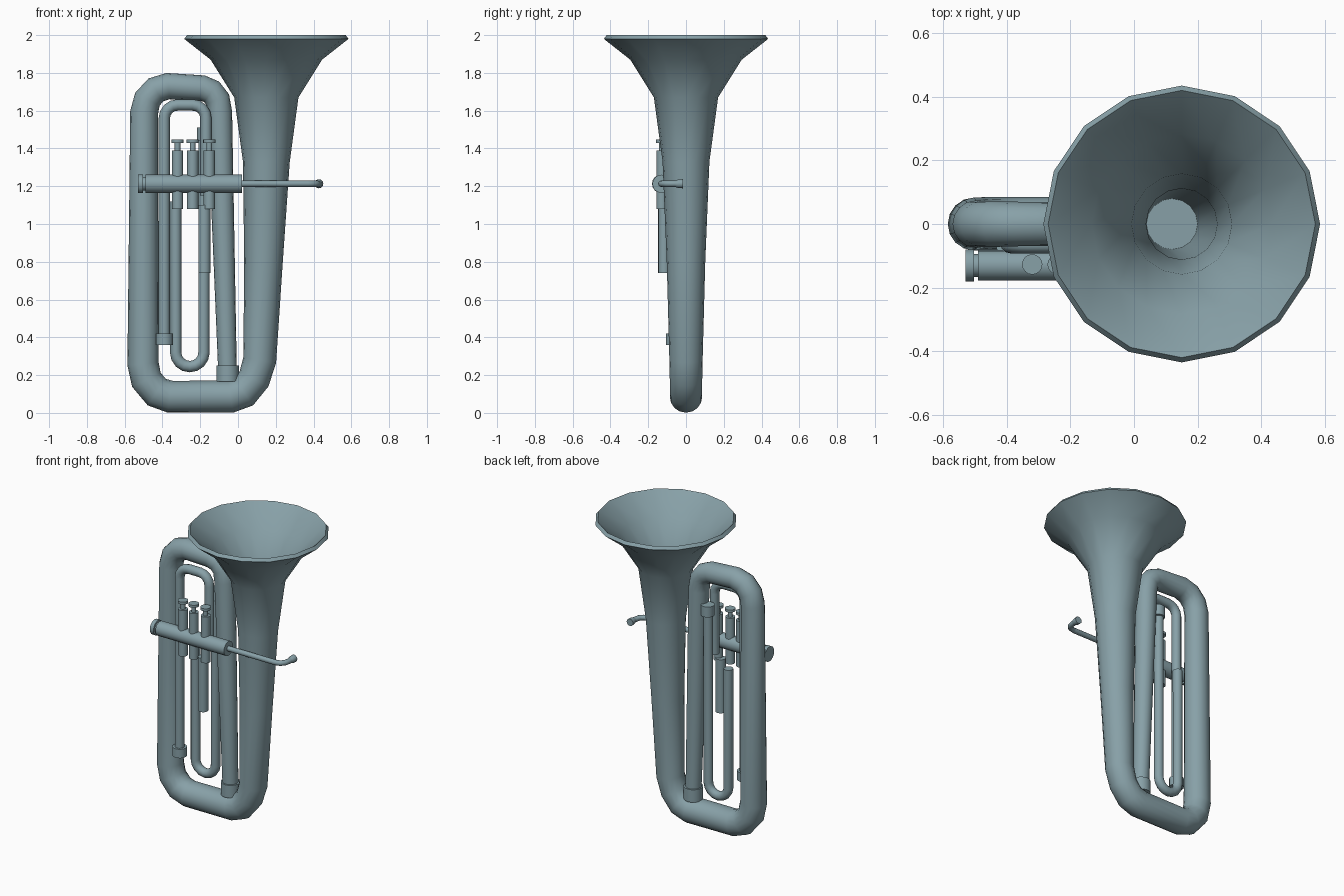
import bpy, bmesh, math
from mathutils import Vector

cube = bpy.data.objects.get("Cube")
if cube:
    bpy.data.objects.remove(cube)

# Single metal colour
COLOUR = (0.245, 0.355, 0.39, 1)
metal = bpy.data.materials.new("blue_grey_metal")
metal.use_nodes = True
metal.diffuse_color = COLOUR
metal.node_tree.nodes["Principled BSDF"].inputs["Base Color"].default_value = COLOUR


def sweep(name, points, radii, normal=(0, 1, 0), sides=12, caps=(True, True), inward=False):
    """Tube of varying radius along a path lying in the plane of `normal`."""
    pts = [Vector(p) for p in points]
    n = Vector(normal)
    bm = bmesh.new()
    rings = []
    for i, (p, r) in enumerate(zip(pts, radii)):
        t = Vector()
        if i > 0:
            t += (p - pts[i - 1]).normalized()
        if i < len(pts) - 1:
            t += (pts[i + 1] - p).normalized()
        # Upright tubes with a path along y still need a sideways axis
        side = n.cross(t).normalized()
        angles = [2 * math.pi * k / sides for k in range(sides)]
        rings.append([bm.verts.new(p + r * (math.cos(a) * side + math.sin(a) * n)) for a in angles])
    for a, b in zip(rings, rings[1:]):
        for k in range(sides):
            m = (k + 1) % sides
            bm.faces.new((a[k], a[m], b[m], b[k]))
    if caps[0]:
        bm.faces.new(rings[0][::-1])
    if caps[1]:
        bm.faces.new(rings[-1])
    if inward:
        bmesh.ops.reverse_faces(bm, faces=bm.faces[:])
    bm.normal_update()
    mesh = bpy.data.meshes.new(name)
    bm.to_mesh(mesh)
    bm.free()
    mesh.materials.append(metal)
    ob = bpy.data.objects.new(name, mesh)
    bpy.context.collection.objects.link(ob)
    bpy.ops.object.select_all(action="DESELECT")
    ob.select_set(True)
    bpy.context.view_layer.objects.active = ob
    bpy.ops.object.shade_smooth_by_angle(angle=math.radians(42))


def upright(name, x, y, z0, z1, r, sides=16):
    sweep(name, [(x, y, z0), (x, y, z1)], [r, r], sides=sides)


def arc(cx, cz, r, start, end, steps, y):
    """Points of an arc in the x-z plane, angles in degrees."""
    out = []
    for i in range(steps + 1):
        a = math.radians(start + (end - start) * i / steps)
        out.append((cx + r * math.cos(a), y, cz + r * math.sin(a)))
    return out


# Bell and main body tube: x, z, radius
body = [(.15, 2, .42), (.15, 1.98, .435), (.15, 1.87, .295), (.15, 1.67, .17), (.15, 1.33, .124),
        (.135, .8, .102), (.115, .28, .088), (.085, .18, .086), (.03, .11, .086), (-.04, .086, .086),
        (-.36, .086, .085), (-.43, .11, .085), (-.485, .175, .084), (-.503, .26, .083),
        (-.497, 1.59, .074), (-.48, 1.66, .073), (-.435, 1.71, .072), (-.37, 1.73, .07),
        (-.19, 1.72, .068), (-.14, 1.7, .067), (-.108, 1.66, .066), (-.097, 1.59, .066), (-.055, .2, .049)]
sweep("bell_and_body_tube", [(x, 0, z) for x, z, r in body], [r for x, z, r in body],
      sides=16, caps=(False, True))

# Hollow inside of the bell
hollow = [(.15, 2, .42), (.15, 1.87, .283), (.15, 1.67, .158), (.15, 1.33, .112), (.12, .35, .08)]
sweep("bell_inside", [(x, 0, z) for x, z, r in hollow], [r for x, z, r in hollow],
      sides=16, caps=(False, True), inward=True)
upright("body_ferrule", -.055, 0, .165, .25, .06)

# Long tuning loop in front of the body
loop_y = -.062
loop = ([(-.39, loop_y, .38)] + arc(-.32, 1.56, .07, 180, 90, 4, loop_y)
        + arc(-.24, 1.56, .07, 90, 0, 4, loop_y) + [(-.17, loop_y, 1.15)])
sweep("tuning_loop", loop, [.03] * len(loop))
upright("tuning_loop_ferrule", -.39, loop_y, .36, .42, .045)

# Lower slide, U shaped
slide_y = .02
slide = [(-.33, slide_y, 1.12)] + arc(-.255, .32, .075, 180, 360, 8, slide_y) + [(-.18, slide_y, 1.48)]
sweep("lower_slide", slide, [.03] * len(slide))
upright("lower_slide_ferrule", -.175, slide_y, 1.44, 1.51, .042)
upright("short_slide", -.178, -.115, .74, 1.1, .032)

# Three valves with finger buttons
valve_y = -.127
for tag, x in (("first", -.32), ("second", -.24), ("third", -.152)):
    upright(tag + "_valve", x, valve_y, 1.08, 1.39, .03)
    upright(tag + "_valve_stem", x, valve_y, 1.38, 1.435, .015, 12)
    upright(tag + "_valve_button", x, valve_y, 1.43, 1.447, .032)


def cross_pipe(name, x0, x1, r):
    sweep(name, [(x0, valve_y - .003, 1.213), (x1, valve_y - .003, 1.213)], [r, r], sides=16)


# Valve crossbar with its end cap
cross_pipe("valve_crossbar", -.49, .02, .048)
cross_pipe("crossbar_neck", -.51, -.485, .036)
cross_pipe("crossbar_end_cap", -.53, -.503, .05)

# Mouth pipe turning back to the mouthpiece
pipe = [(0, -.13), (.37, -.13), (.4, -.122), (.42, -.1), (.428, -.06), (.428, -.02)]
sweep("mouth_pipe", [(x, y, 1.213) for x, y in pipe], [.017] * len(pipe), normal=(0, 0, 1))
sweep("mouthpiece", [(.428, y, 1.213) for y in (-.06, -.04, -.015)], [.016, .023, .024], normal=(0, 0, 1))
